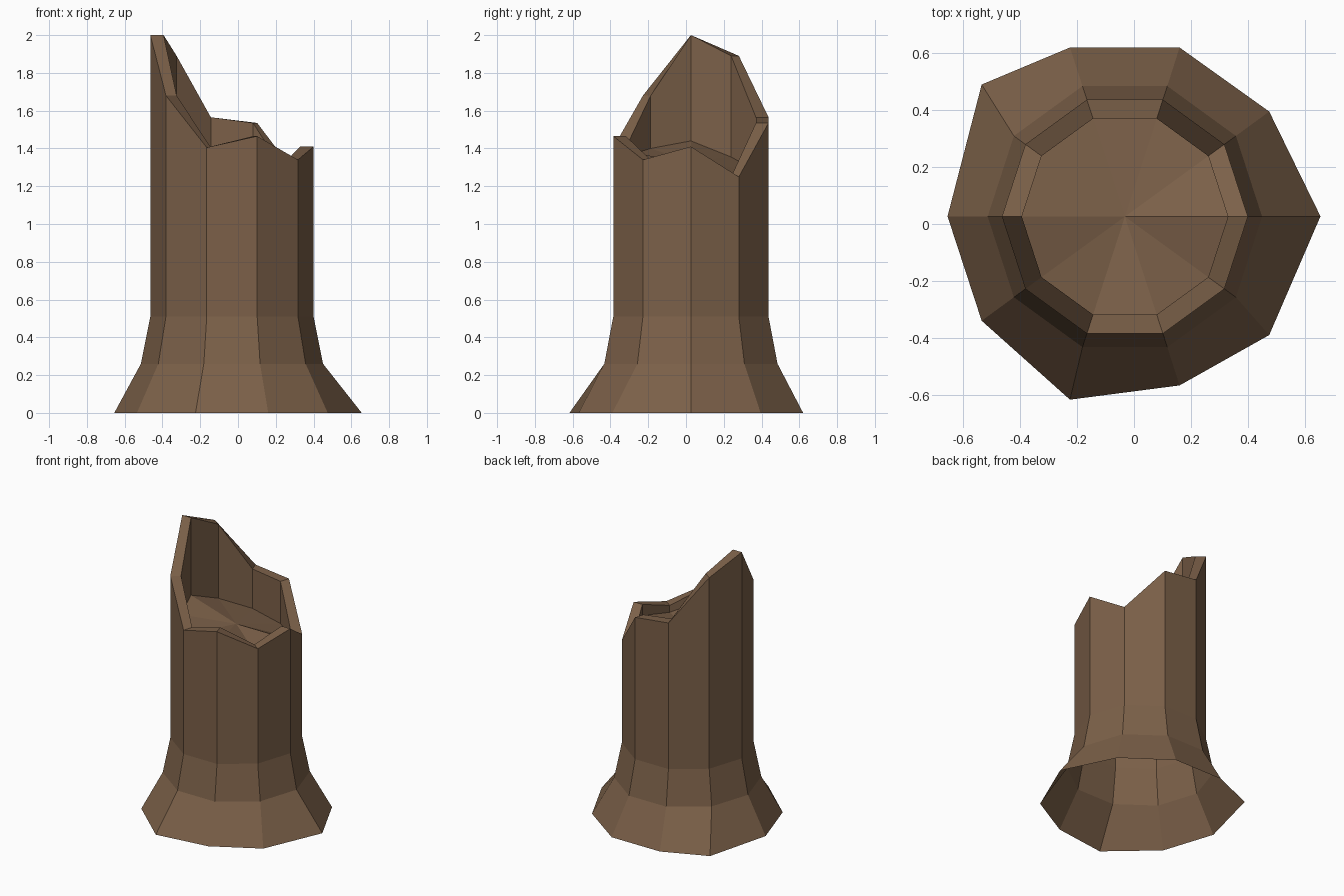
import bpy, bmesh, math

if "Cube" in bpy.data.objects:
    bpy.data.objects.remove(bpy.data.objects["Cube"])

bark = bpy.data.materials.new("bark brown")
bark.diffuse_color = (0.2, 0.118, 0.066, 1)
bark.use_nodes = True
bark.node_tree.nodes["Principled BSDF"].inputs["Base Color"].default_value = bark.diffuse_color

CX, CY = -0.032, 0.026
bm = bmesh.new()


def ring(radius, heights):
    """Ten-sided ring around the trunk axis, one height per corner."""
    return [bm.verts.new((CX + radius * math.cos(math.radians(36 * i)),
                          CY + radius * math.sin(math.radians(36 * i)), z))
            for i, z in enumerate(heights)]


def bridge(a, b):
    for i in range(10):
        j = (i + 1) % 10
        bm.faces.new((a[i], a[j], b[j], b[i]))


# Uneven root flare at the ground (open underneath)
foot = [(0.655, 0.027), (0.475, 0.395), (0.16, 0.62), (-0.225, 0.62), (-0.535, 0.49),
        (-0.655, 0.027), (-0.535, -0.34), (-0.225, -0.617), (0.16, -0.567), (0.475, -0.39)]
# Broken rim heights and hollow floor heights, anticlockwise from +x
rim = [1.41, 1.25, 1.535, 1.565, 1.89, 2.0, 1.68, 1.405, 1.465, 1.34]
floor = [1.33, 1.23, 1.23, 1.28, 1.355, 1.44, 1.40, 1.36, 1.38, 1.29]

rings = [[bm.verts.new((x, y, 0)) for x, y in foot],
         ring(0.482, [0.26] * 10),
         ring(0.432, [0.51] * 10),
         ring(0.432, rim),
         ring(0.362, rim),
         ring(0.362, floor)]
for a, b in zip(rings, rings[1:]):
    bridge(a, b)

# Hollow floor as a fan
mid = bm.verts.new((CX, CY, 1.33))
last = rings[-1]
for i in range(10):
    bm.faces.new((last[i], last[(i + 1) % 10], mid))

mesh = bpy.data.meshes.new("broken_tree_stump")
bm.to_mesh(mesh)
bm.free()
mesh.materials.append(bark)
stump = bpy.data.objects.new("broken_tree_stump", mesh)
bpy.context.collection.objects.link(stump)
